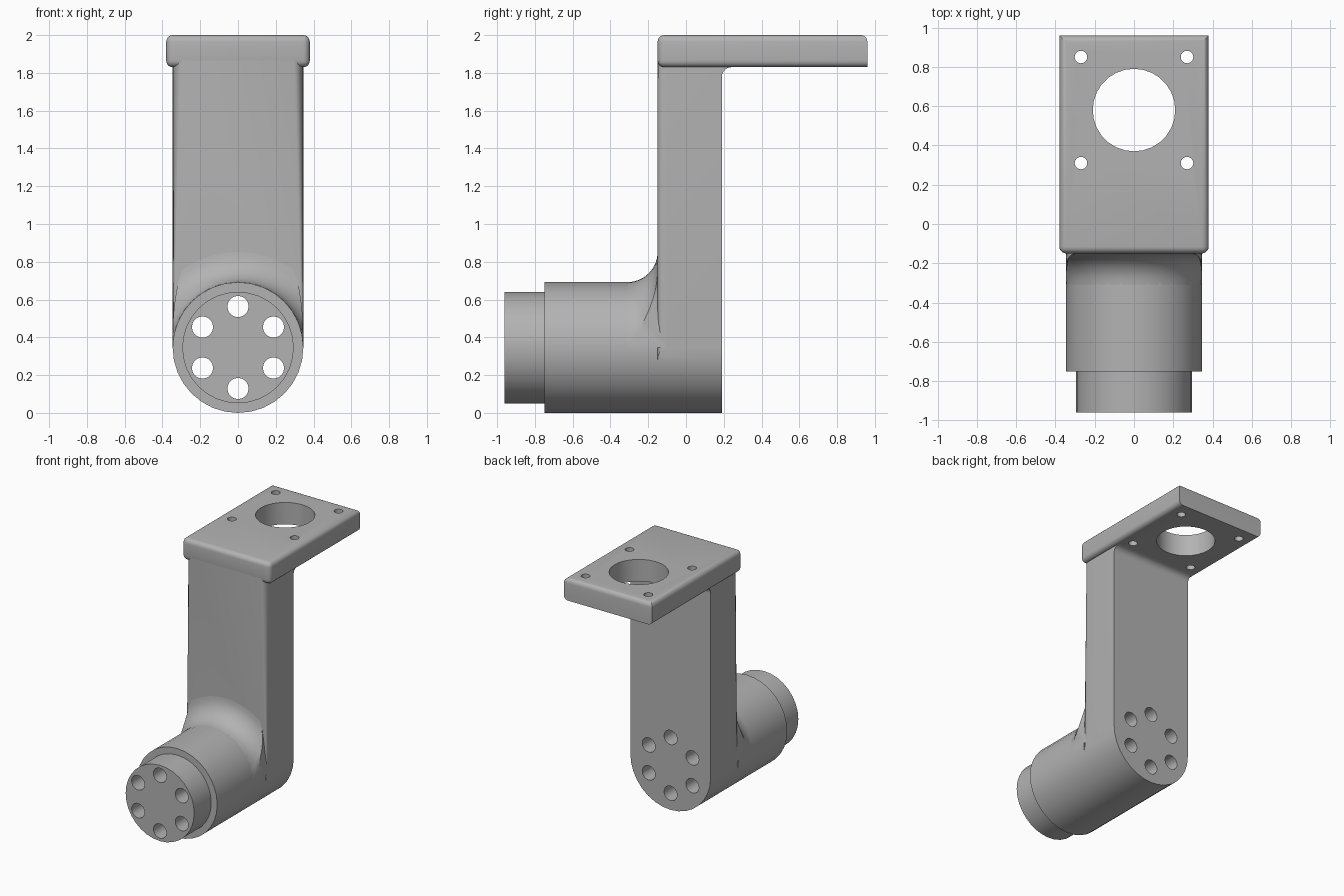
import bpy, bmesh
from math import sin, cos, pi, acos, radians
from mathutils import Matrix, Vector

if "Cube" in bpy.data.objects:
    bpy.data.objects.remove(bpy.data.objects["Cube"], do_unlink=True)

R, ZC = 0.346, 0.346            # barrel radius and axis height
FRONT, BACK = -0.15, 0.19       # front and back of the upright arm
PLATE_Z = 1.83

metal = bpy.data.materials.new("grey metal")
metal.use_nodes = True
GREY = (0.45, 0.45, 0.45, 1)
metal.diffuse_color = GREY
metal.node_tree.nodes["Principled BSDF"].inputs["Base Color"].default_value = GREY


def make(name, bm):
    bmesh.ops.recalc_face_normals(bm, faces=bm.faces)
    mesh = bpy.data.meshes.new(name)
    bm.to_mesh(mesh)
    bm.free()
    mesh.materials.append(metal)
    ob = bpy.data.objects.new(name, mesh)
    bpy.context.collection.objects.link(ob)
    return ob


def prism(points, direction):
    """Closed solid from a planar outline pushed along a direction."""
    bm = bmesh.new()
    face = bm.faces.new([bm.verts.new(p) for p in points])
    grown = bmesh.ops.extrude_face_region(bm, geom=[face], use_keep_orig=True)
    verts = [g for g in grown["geom"] if isinstance(g, bmesh.types.BMVert)]
    bmesh.ops.translate(bm, vec=direction, verts=verts)
    return bm


def tube_y(x, z, r, y0, y1, n):
    ring = [(x + r * cos(2 * pi * i / n), y0, z + r * sin(2 * pi * i / n)) for i in range(n)]
    return prism(ring, (0, y1 - y0, 0))


def tube_z(x, y, r, n):
    ring = [(x + r * cos(2 * pi * i / n), y + r * sin(2 * pi * i / n), 1.7) for i in range(n)]
    return prism(ring, (0, 0, 0.5))


def cut(ob, cutters):
    for c in cutters:
        mod = ob.modifiers.new("hole", "BOOLEAN")
        mod.operation, mod.solver, mod.object = "DIFFERENCE", "EXACT", c
        c.hide_render = True
        c.hide_set(True)


def bake(ob):
    """Apply the cuts and smooth the curved faces."""
    dg = bpy.context.evaluated_depsgraph_get()
    mesh = bpy.data.meshes.new_from_object(ob.evaluated_get(dg))
    ob.modifiers.clear()
    ob.data = mesh
    bpy.ops.object.select_all(action="DESELECT")
    ob.select_set(True)
    bpy.context.view_layer.objects.active = ob
    bpy.ops.object.shade_smooth_by_angle(angle=radians(30))


# Upright arm: round foot, straight sides, rounded front edges
outline = [(R * cos(a), FRONT, ZC + R * sin(a)) for a in [pi + pi * i / 16 for i in range(17)]]
outline += [(R, FRONT, PLATE_Z + 0.036), (-R, FRONT, PLATE_Z + 0.036)]
bm = prism(outline, (0, BACK - FRONT, 0))
edges = [e for e in bm.edges
         if all(abs(v.co.y - FRONT) < 1e-4 for v in e.verts) and e.calc_length() > 1]
bmesh.ops.bevel(bm, geom=edges, offset=0.05, segments=5, profile=0.5, affect="EDGES")
arm = make("upright_arm", bm)

# Barrel and its stepped spigot
barrel = make("barrel", tube_y(0, ZC, R, -0.75, FRONT, 32))
spigot = make("spigot", tube_y(0, ZC, 0.295, -0.96, -0.75, 32))

# Flared fillet from the barrel up to the arm, fading into the arm edges
FLARE, ROWS, COLS = 0.16, 8, 20
bm = bmesh.new()
grid = []
for j in range(ROWS + 1):
    t = j / ROWS * pi / 2
    rho = R + FLARE * (1 - cos(t))
    y = FRONT - FLARE + FLARE * sin(t)
    edge = acos(min(1, (R - 0.05 * (j / ROWS) ** 3) / rho))
    angles = [edge + (pi - 2 * edge) * i / COLS for i in range(COLS + 1)]
    grid.append([bm.verts.new((rho * cos(a), y, ZC + rho * sin(a))) for a in angles])
for lower, upper in zip(grid, grid[1:]):
    for i in range(COLS):
        bm.faces.new((lower[i], lower[i + 1], upper[i + 1], upper[i]))
for side, col in ((1, 0), (-1, COLS)):
    apex = bm.verts.new((side * R, FRONT + 0.05, ZC))
    for lower, upper in zip(grid, grid[1:]):
        bm.faces.new((lower[col], upper[col], apex))
flare = make("barrel_fillet", bm)

# Mounting plate: rounded except for the lower and upright back edges
bm = bmesh.new()
bmesh.ops.create_cube(bm, size=1, matrix=Matrix.Translation((0, 0.405, 1.915))
                      @ Matrix.Diagonal((0.76, 1.11, 0.17, 1)))
soft = []
for e in bm.edges:
    mid = (e.verts[0].co + e.verts[1].co) / 2
    if mid.y < 0.9 or mid.z > 1.95:
        soft.append(e)
bmesh.ops.bevel(bm, geom=soft, offset=0.035, segments=5, profile=0.5, affect="EDGES")
plate = make("mounting_plate", bm)

# Small fillet under the plate behind the arm
F = 0.05
arc = [(-R, BACK + F - F * cos(a), PLATE_Z - F + F * sin(a))
       for a in [pi / 2 * i / 6 for i in range(7)]]
under = make("plate_fillet", prism(arc + [(-R, BACK, PLATE_Z)], (2 * R, 0, 0)))

# Ring of six bolt holes along the barrel
bolts = [make("bolt_hole_cutter", tube_y(0.217 * sin(k * pi / 3), ZC + 0.217 * cos(k * pi / 3),
                                         0.056, -1.1, 0.4, 20)) for k in range(6)]
for part in (arm, barrel, spigot):
    cut(part, bolts)

# Central opening and four corner holes in the plate
openings = [make("opening_cutter", tube_z(0, 0.58, 0.21, 28))]
openings += [make("screw_hole_cutter", tube_z(x, y, 0.032, 16))
             for x in (-0.27, 0.27) for y in (0.31, 0.85)]
cut(plate, openings)

for part in (arm, barrel, spigot, flare, plate, under):
    bake(part)
for c in bolts + openings:
    bpy.data.objects.remove(c, do_unlink=True)
